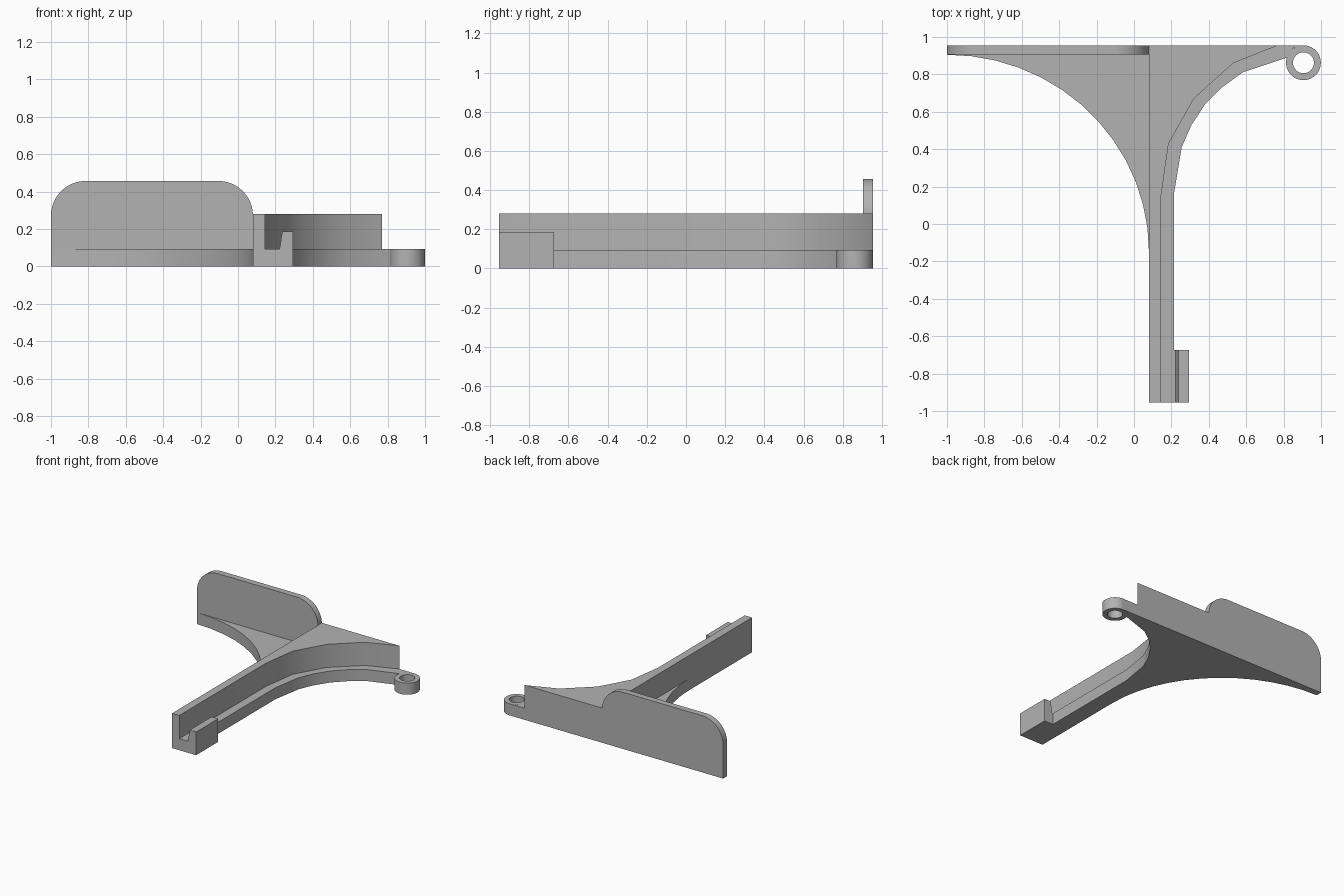
import bpy, bmesh
from math import sin, cos, pi, radians
from mathutils import Vector

cube = bpy.data.objects.get("Cube")
if cube:
    bpy.data.objects.remove(cube)

# Plain grey plastic
grey = bpy.data.materials.new("grey plastic")
grey.use_nodes = True
colour = (0.45, 0.45, 0.45, 1)
grey.diffuse_color = colour
grey.node_tree.nodes["Principled BSDF"].inputs["Base Color"].default_value = colour

BACK, FRONT = 0.955, -0.955
FLOOR, RAIL_TOP, PLATE_TOP = 0.093, 0.28, 0.457
SPINE_X = 0.08


def arc(cx, cy, rx, ry, start, end, steps):
    """Points along an elliptical arc, angles in degrees."""
    angles = [radians(start + (end - start) * i / steps) for i in range(steps + 1)]
    return [(cx + rx * cos(a), cy + ry * sin(a)) for a in angles]


def finish(name, bm):
    bmesh.ops.recalc_face_normals(bm, faces=bm.faces)
    mesh = bpy.data.meshes.new(name)
    bm.to_mesh(mesh)
    bm.free()
    mesh.materials.append(grey)
    obj = bpy.data.objects.new(name, mesh)
    bpy.context.collection.objects.link(obj)
    bpy.ops.object.select_all(action="DESELECT")
    obj.select_set(True)
    bpy.context.view_layer.objects.active = obj
    bpy.ops.object.shade_smooth_by_angle(angle=radians(30))
    return obj


def extrude(name, profile, low, high, upright=False):
    """Extrude a flat profile along z, or along y when upright."""
    bm = bmesh.new()
    place = (lambda p: (p[0], low, p[1])) if upright else (lambda p: (p[0], p[1], low))
    face = bm.faces.new([bm.verts.new(place(p)) for p in profile])
    moved = bmesh.ops.extrude_face_region(bm, geom=[face], use_keep_orig=True)["geom"]
    axis = Vector((0, 1, 0)) if upright else Vector((0, 0, 1))
    bmesh.ops.translate(bm, vec=axis * (high - low),
                        verts=[v for v in moved if isinstance(v, bmesh.types.BMVert)])
    return finish(name, bm)


# Low base: curved web on one side, narrow ledge flaring to the eyelet on the other
ledge = [(0.215, FRONT), (0.215, 0.17), (0.255, 0.41), (0.305, 0.525), (0.38, 0.64),
         (0.47, 0.73), (0.58, 0.81), (0.82, 0.89), (0.85, 0.94), (0.905, BACK)]
web = arc(-1, -0.15, 1.08, 1.055, 90, 0, 13)
extrude("base_web", [(-1, BACK)] + web + [(SPINE_X, FRONT)] + ledge, 0, FLOOR)

# Tall spine that fans out at the back
extrude("spine", [(SPINE_X, FRONT), (0.145, FRONT), (0.145, 0.15), (0.185, 0.43),
                  (0.32, 0.67), (0.53, 0.86), (0.77, BACK), (SPINE_X, BACK)],
        FLOOR, RAIL_TOP)

# Upright back plate with rounded top corners
r = 0.185
plate = ([(-1, FLOOR), (SPINE_X, FLOOR)]
         + arc(SPINE_X - r, PLATE_TOP - r, r, r, 0, 90, 12)
         + arc(r - 1, PLATE_TOP - r, r, r, 90, 180, 12))
extrude("back_plate", plate, 0.905, BACK, upright=True)

# Hook at the front end of the ledge
extrude("front_hook", [(0.215, 0), (0.295, 0), (0.295, 0.187), (0.237, 0.187),
                       (0.222, FLOOR), (0.215, FLOOR)], FRONT, -0.675, upright=True)

# Eyelet ring
bm = bmesh.new()
n = 40
loops = [[bm.verts.new((0.906 + rad * cos(2 * pi * i / n), 0.862 + rad * sin(2 * pi * i / n), z))
          for i in range(n)]
         for rad, z in ((0.093, 0), (0.093, FLOOR), (0.056, FLOOR), (0.056, 0))]
for k in range(4):
    a, b = loops[k], loops[(k + 1) % 4]
    for i in range(n):
        j = (i + 1) % n
        bm.faces.new((a[i], a[j], b[j], b[i]))
finish("eyelet", bm)
